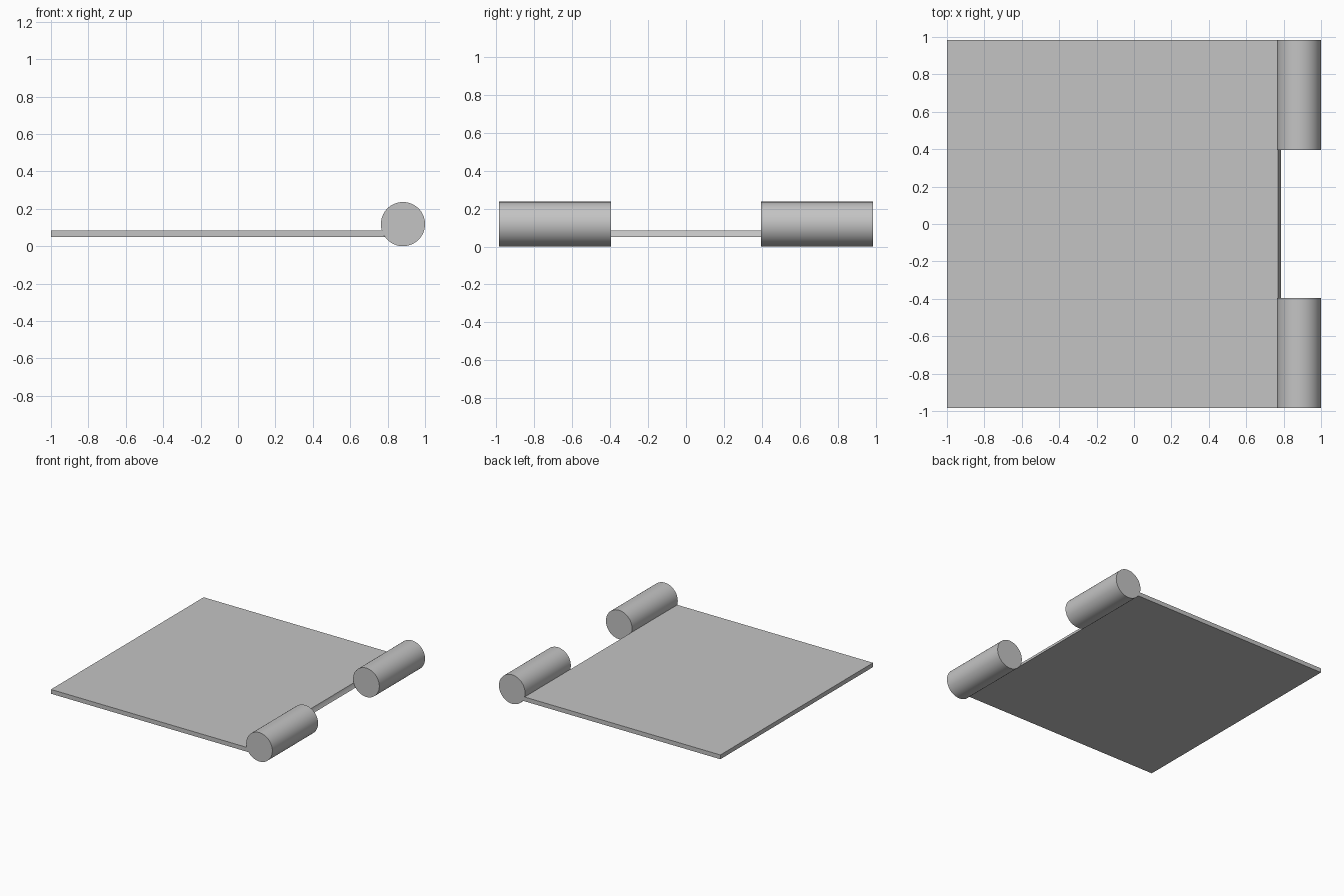
import bpy
import bmesh
from math import sqrt, pi, cos, sin

old = bpy.data.objects.get("Cube")
if old:
    bpy.data.objects.remove(old, do_unlink=True)

grey = bpy.data.materials.new("light grey")
grey.use_nodes = True
colour = (0.55, 0.55, 0.55, 1)
grey.diffuse_color = colour
grey.node_tree.nodes["Principled BSDF"].inputs["Base Color"].default_value = colour

RADIUS = 0.118
CENTRE_X = 1 - RADIUS
HALF_DEPTH = 0.985
GAP = 0.395          # half of the gap between the knuckles
BOTTOM, TOP = 0.05, 0.085


def extrude_profile(name, profile, y0, y1):
    """Extrude an x-z outline along y into a closed solid."""
    bm = bmesh.new()
    face = bm.faces.new([bm.verts.new((x, y0, z)) for x, z in profile])
    ext = bmesh.ops.extrude_face_region(bm, geom=[face])
    moved = [v for v in ext["geom"] if isinstance(v, bmesh.types.BMVert)]
    bmesh.ops.translate(bm, verts=moved, vec=(0, y1 - y0, 0))
    bmesh.ops.recalc_face_normals(bm, faces=bm.faces)
    mesh = bpy.data.meshes.new(name)
    bm.to_mesh(mesh)
    bm.free()
    mesh.materials.append(grey)
    obj = bpy.data.objects.new(name, mesh)
    bpy.context.collection.objects.link(obj)
    bpy.ops.object.select_all(action="DESELECT")
    obj.select_set(True)
    bpy.context.view_layer.objects.active = obj
    bpy.ops.object.shade_smooth_by_angle(angle=pi / 6)
    return obj


# Flat leaf, its hinge edge hollowed to follow the barrel
steps = 6
edge = []
for i in range(steps + 1):
    z = BOTTOM + (TOP - BOTTOM) * i / steps
    edge.append((CENTRE_X - sqrt(RADIUS ** 2 - (z - RADIUS) ** 2), z))
extrude_profile("hinge_leaf", [(-1, TOP), (-1, BOTTOM)] + edge, -HALF_DEPTH, HALF_DEPTH)

# Two barrel knuckles at the ends of the hinge edge
sides = 64
circle = [(CENTRE_X + RADIUS * cos(2 * pi * i / sides),
           RADIUS + RADIUS * sin(2 * pi * i / sides)) for i in range(sides)]
extrude_profile("front_knuckle", circle, -HALF_DEPTH, -GAP)
extrude_profile("back_knuckle", circle, GAP, HALF_DEPTH)
